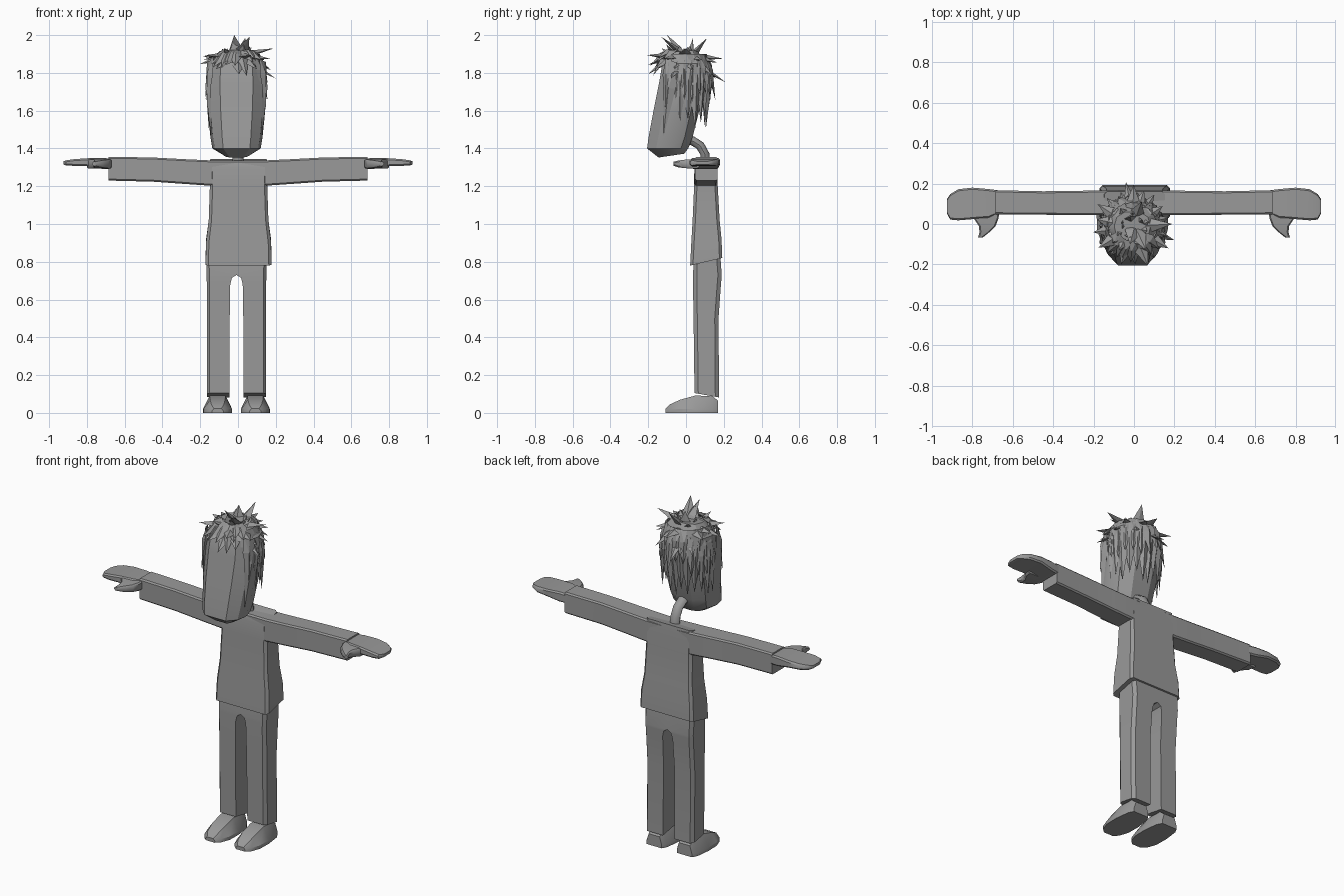
import bpy, bmesh, math, random
from mathutils import Vector

if "Cube" in bpy.data.objects:
    bpy.data.objects.remove(bpy.data.objects["Cube"])

random.seed(7)
CX = -0.008                       # centre line of the figure
grey = bpy.data.materials.new("plain grey")
grey.diffuse_color = (0.32, 0.32, 0.32, 1)
grey.use_nodes = True
grey.node_tree.nodes["Principled BSDF"].inputs["Base Color"].default_value = grey.diffuse_color


def finish(name, bm, smooth=None):
    bmesh.ops.recalc_face_normals(bm, faces=bm.faces)
    me = bpy.data.meshes.new(name)
    bm.to_mesh(me)
    bm.free()
    me.materials.append(grey)
    ob = bpy.data.objects.new(name, me)
    bpy.context.collection.objects.link(ob)
    if smooth:
        bpy.ops.object.select_all(action='DESELECT')
        ob.select_set(True)
        bpy.context.view_layer.objects.active = ob
        bpy.ops.object.shade_smooth_by_angle(angle=math.radians(smooth))
    return ob


def loft(name, rings, smooth=30):
    """Skin a list of equal-length point rings and cap both ends."""
    bm = bmesh.new()
    vs = [[bm.verts.new(p) for p in r] for r in rings]
    n = len(vs[0])
    for a, b in zip(vs, vs[1:]):
        for i in range(n):
            bm.faces.new((a[i], a[(i + 1) % n], b[(i + 1) % n], b[i]))
    bm.faces.new(vs[0])
    bm.faces.new(vs[-1])
    return finish(name, bm, smooth)


def box8(u0, u1, v0, v1, c):
    """Rectangle with cut corners."""
    return [(u0 + c, v0), (u1 - c, v0), (u1, v0 + c), (u1, v1 - c),
            (u1 - c, v1), (u0 + c, v1), (u0, v1 - c), (u0, v0 + c)]


# Shirt body: z at front, z at back, half width, front y, back y
shirt = [(0.78, 0.82, 0.175, 0.022, 0.192), (0.90, 0.92, 0.172, 0.028, 0.188),
         (1.02, 1.02, 0.158, 0.035, 0.178), (1.20, 1.20, 0.152, 0.043, 0.168),
         (1.30, 1.30, 0.155, 0.044, 0.166), (1.325, 1.345, 0.15, 0.05, 0.162)]
loft("shirt", [[(x + 0.003, y, zf + (zb - zf) * (y - y0) / (y1 - y0))
                for x, y in box8(-h, h, y0, y1, 0.015)]
               for zf, zb, h, y0, y1 in shirt])

# Head: front z, back z, half width, front y, back y
head = [(1.352, 1.372, 0.065, -0.145, -0.01), (1.40, 1.40, 0.128, -0.206, 0.012),
        (1.46, 1.46, 0.138, -0.198, 0.035), (1.60, 1.60, 0.152, -0.172, 0.07),
        (1.75, 1.75, 0.160, -0.142, 0.10), (1.85, 1.85, 0.150, -0.125, 0.10),
        (1.91, 1.92, 0.09, -0.08, 0.06)]
rings = []
for zf, zb, h, y0, y1 in head:
    d = y1 - y0
    half = [(0.55, 0), (0.9, 0.22), (1, 0.5), (0.85, 0.82), (0.4, 1)]
    pts = half + [(-a, b) for a, b in reversed(half)]
    rings.append([(CX + a * h, y0 + b * d, zf + (zb - zf) * b) for a, b in pts])
loft("head", rings)

# Neck: short bent tube
path = [(0.105, 1.32, 0), (0.100, 1.37, 10), (0.075, 1.415, 40), (0.035, 1.44, 70), (-0.03, 1.45, 85)]
neck = []
for y, z, tilt in path:
    t = math.radians(tilt)
    neck.append([(0.03 * math.cos(a), y + 0.024 * math.sin(a) * math.cos(t), z + 0.024 * math.sin(a) * math.sin(t))
                 for a in (k * math.pi / 4 for k in range(8))])
loft("neck", neck, 50)

for s, side in ((-1, "left"), (1, "right")):
    # Sleeve: x, low z, high z, front y, back y
    sleeve = [(0.0, 1.215, 1.335, 0.05, 0.162), (0.15, 1.203, 1.337, 0.044, 0.167),
              (0.28, 1.212, 1.343, 0.044, 0.164), (0.45, 1.224, 1.352, 0.046, 0.162),
              (0.685, 1.23, 1.356, 0.048, 0.167)]
    loft(side + "_sleeve", [[(s * x, y, z) for y, z in box8(y0, y1, z0, z1, 0.008)]
                            for x, z0, z1, y0, y1 in sleeve])

    # Mitten hand
    hand = [(0.66, 1.29, 1.345, 0.055, 0.165), (0.72, 1.292, 1.35, 0.03, 0.173),
            (0.80, 1.306, 1.348, 0.024, 0.18), (0.87, 1.308, 1.343, 0.018, 0.172),
            (0.91, 1.31, 1.337, 0.022, 0.148), (0.925, 1.315, 1.332, 0.05, 0.125)]
    loft(side + "_hand", [[(s * x, y, z) for y, z in box8(y0, y1, z0, z1, 0.008)]
                          for x, z0, z1, y0, y1 in hand], 40)

    # Thumb: y, inner x, outer x, low z, high z
    thumb = [(0.07, 0.668, 0.80, 1.293, 1.345), (0.03, 0.67, 0.795, 1.293, 1.343),
             (-0.01, 0.685, 0.768, 1.296, 1.34), (-0.04, 0.715, 0.765, 1.30, 1.336),
             (-0.066, 0.748, 0.772, 1.308, 1.33)]
    loft(side + "_thumb", [[(s * x, y, z) for x, z in box8(a, b, z0, z1, 0.007)]
                           for y, a, b, z0, z1 in thumb], 40)

    # Trouser leg: front z, back z, inner x, outer x, front y, back y
    leg = [(0.105, 0.082, 0.038, 0.157, 0.045, 0.175), (0.50, 0.50, 0.036, 0.157, 0.04, 0.172),
           (0.68, 0.68, 0.033, 0.157, 0.037, 0.185), (0.715, 0.715, 0.024, 0.158, 0.037, 0.188),
           (0.73, 0.73, 0.0, 0.158, 0.037, 0.189), (0.79, 0.83, 0.0, 0.16, 0.04, 0.182)]
    rings = []
    for zf, zb, a, b, y0, y1 in leg:
        pts = [(a, y0), (b - 0.015, y0), (b, y0 + 0.02), (b, y1 - 0.02), (b - 0.015, y1), (a, y1)]
        rings.append([(CX + s * x, y, zf + (zb - zf) * (y - y0) / (y1 - y0)) for x, y in pts])
    loft(side + "_trouser_leg", rings)

    # Shoe: y, base half width, top half width, top z
    shoe = [(-0.108, 0.03, 0.02, 0.022), (-0.085, 0.055, 0.033, 0.045), (-0.03, 0.075, 0.04, 0.07),
            (0.05, 0.077, 0.042, 0.092), (0.14, 0.066, 0.042, 0.088), (0.17, 0.05, 0.036, 0.065)]
    loft(side + "_shoe", [[(CX + s * 0.1 + u, y, z) for u, z in
                           ((-w, 0.0), (w, 0.0), (w, min(0.02, h * 0.5)), (t, h), (-t, h), (-w, min(0.02, h * 0.5)))]
                          for y, w, t, h in shoe])


# Hair: flat-faceted pointed locks
def lock(bm, base, tip, width, thick, out):
    base, tip, out = Vector(base), Vector(tip), Vector(out)
    d = (tip - base).normalized()
    side = d.cross(out)
    side = (side if side.length > 0.05 else d.cross(Vector((1, 0.2, 0)))).normalized()
    up = side.cross(d)
    mid = base.lerp(tip, 0.35)
    root = [bm.verts.new(base + side * k * width * 0.3) for k in (-1, 1)]
    ring = [bm.verts.new(mid + o) for o in (side * width / 2, up * thick, -side * width / 2, -up * thick * 0.5)]
    end = bm.verts.new(tip)
    for i in range(4):
        bm.faces.new((ring[i], ring[(i + 1) % 4], end))
    l, r = root
    for f in ((r, ring[0], ring[1]), (l, r, ring[1]), (l, ring[1], ring[2]),
              (l, ring[2], ring[3]), (r, l, ring[3]), (r, ring[3], ring[0])):
        bm.faces.new(f)


def around(az, r, z, dy=0.0):
    """Point around the head; azimuth 0 faces back, 180 faces front."""
    a = math.radians(az)
    return Vector((CX + r * math.sin(a), -0.015 + dy + r * math.cos(a), z))


bm = bmesh.new()
rnd = random.uniform
# long locks down the sides and back
for k in range(15):
    az = -112 + k * 16
    side = abs(math.sin(math.radians(az)))
    out = around(az, 1, 0)
    lock(bm, around(az, 0.135, 1.87), around(az, 0.118 + 0.03 * side, rnd(1.5, 1.58)), 0.075, 0.025, out)
    lock(bm, around(az + 8, 0.12, 1.90), around(az + 8, rnd(0.155, 0.175), rnd(1.63, 1.72)), 0.07, 0.02, out)
# slim locks framing the face
for s in (-1, 1):
    lock(bm, (CX + s * 0.15, -0.07, 1.86), (CX + s * 0.135, -0.12, 1.46), 0.07, 0.02, (s, -0.3, 0))
    lock(bm, (CX + s * 0.13, -0.09, 1.88), (CX + s * 0.155, -0.11, 1.62), 0.06, 0.02, (s, -0.5, 0))
# fringe
for k in range(9):
    az = 128 + k * 13
    lock(bm, around(az, 0.07, 1.92), around(az + rnd(-8, 8), rnd(0.16, 0.18), rnd(1.78, 1.88)), 0.07, 0.02, (0, -0.3, 1))
# outward tufts
for k in range(18):
    az = k * 20 + rnd(-6, 6)
    lock(bm, around(az, 0.06, 1.88), around(az, rnd(0.18, 0.21), rnd(1.76, 1.90)), 0.075, 0.02, (0, 0, 1))
# crown spikes
for k in range(14):
    az = k * 137.5
    lock(bm, around(az, 0.045, 1.87), around(az, rnd(0.05, 0.15), rnd(1.92, 1.985)), 0.07, 0.022, (0, 0, 1))
# feature spikes
for tip in ((0.19, 0.0, 1.93), (-0.02, -0.1, 2.0), (0.06, -0.13, 1.99), (-0.04, 0.21, 1.75), (0.2, -0.08, 1.77)):
    lock(bm, (0.0, -0.01, 1.88), tip, 0.08, 0.022, (0.1, 0, 1))
finish("hair", bm)
